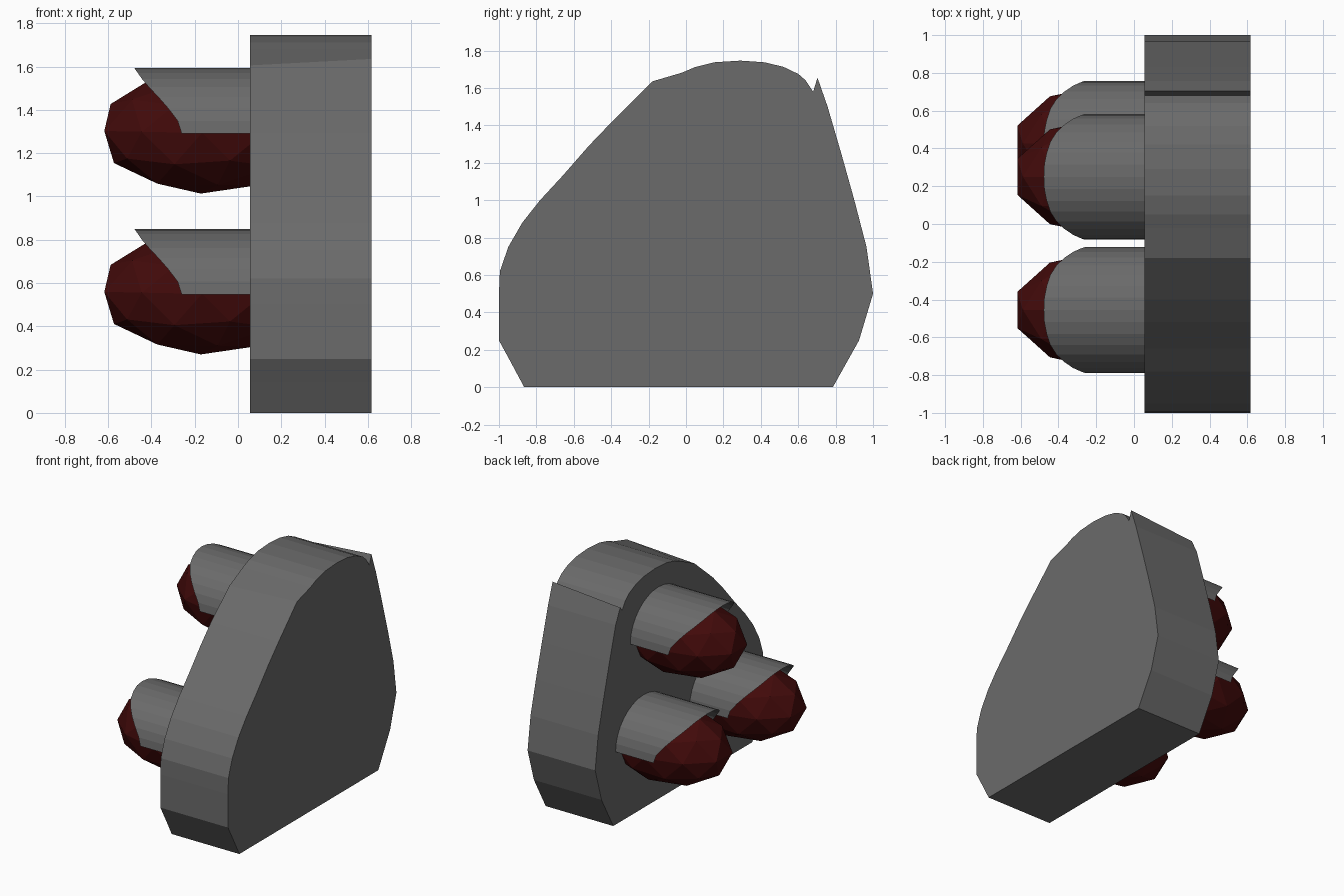
import bpy, bmesh
from math import pi, sin, cos, degrees
from mathutils import Matrix

if "Cube" in bpy.data.objects:
    bpy.data.objects.remove(bpy.data.objects["Cube"])


def make_material(name, colour):
    mat = bpy.data.materials.new(name)
    mat.diffuse_color = (*colour, 1)
    mat.use_nodes = True
    mat.node_tree.nodes["Principled BSDF"].inputs["Base Color"].default_value = mat.diffuse_color
    return mat


red = make_material("dark_red_glass", (0.054, 0.003, 0.003))
grey = make_material("dark_grey_metal", (0.145, 0.145, 0.145))


def make_object(name, bm, material):
    mesh = bpy.data.meshes.new(name)
    bm.to_mesh(mesh)
    bm.free()
    obj = bpy.data.objects.new(name, mesh)
    bpy.context.collection.objects.link(obj)
    mesh.materials.append(material)
    return obj


# Backing slab: (y, z) outline with the small notch at the top, extruded along x
X0, X1 = 0.055, 0.617
outline = [(-0.865, 0), (0.785, 0), (0.925, 0.25), (1.0, 0.5), (0.965, 0.75),
           (0.90, 1.0), (0.83, 1.25), (0.757, 1.5), (0.703, 1.655), (0.68, 1.58),
           (0.64, 1.64), (0.60, 1.675), (0.52, 1.713), (0.42, 1.737), (0.29, 1.746),
           (0.15, 1.737), (0.05, 1.712), (-0.02, 1.682), (-0.18, 1.635),
           (-0.40, 1.415), (-0.52, 1.29), (-0.66, 1.13), (-0.78, 1.0),
           (-0.875, 0.88), (-0.95, 0.75), (-0.995, 0.62), (-1.0, 0.5),
           (-1.0, 0.25), (-0.94, 0.14)]
bm = bmesh.new()
lamp_side = [bm.verts.new((X0, y, z)) for y, z in outline]
face = bm.faces.new(lamp_side)
side = bmesh.ops.extrude_face_region(bm, geom=[face])
new_verts = [v for v in side["geom"] if isinstance(v, bmesh.types.BMVert)]
bmesh.ops.translate(bm, verts=new_verts, vec=(X1 - X0, 0, 0))
# The notch ridge and shoulder slope down towards the lamps
for v in bm.verts:
    if abs(v.co.x - X0) < 0.01:
        if abs(v.co.y - 0.703) < 0.001:
            v.co.z -= 0.045
        elif abs(v.co.y + 0.18) < 0.001:
            v.co.z -= 0.03
bmesh.ops.recalc_face_normals(bm, faces=bm.faces)
make_object("backing_slab", bm, grey)

# Hood rim: forward reach at each angle from the top
RIM = [(0, 1), (16, 0.98), (39, 0.8), (61, 0.41), (77, 0.1), (90.1, 0)]


def rim_reach(angle):
    d = abs(degrees(angle))
    for (a, ra), (b, rb) in zip(RIM, RIM[1:]):
        if d <= b:
            return ra + (rb - ra) * (d - a) / (b - a)
    return 0


def lamp(name, y, z):
    # Faceted egg-shaped lens
    bm = bmesh.new()
    bmesh.ops.create_icosphere(bm, subdivisions=2, radius=1)
    bm.transform(Matrix.Translation((-0.166, y, z + 0.003))
                 @ Matrix.Rotation(0.02, 4, "Y")
                 @ Matrix.Diagonal((0.475, 0.31, 0.28, 1))
                 @ Matrix.Rotation(pi, 4, "Z"))
    make_object(name + "_lens", bm, red)

    # Thin half-round hood whose rim sweeps forward to the top
    bm = bmesh.new()
    n = 16
    rows = []
    for i in range(n + 1):
        a = -pi / 2 + pi * i / n
        yy, zz = y + 0.333 * sin(a), z + 0.303 * cos(a)
        rows.append((bm.verts.new((-0.26 - 0.218 * rim_reach(a), yy, zz)),
                     bm.verts.new((X0 + 0.005, yy, zz))))
    for (a0, a1), (b0, b1) in zip(rows, rows[1:]):
        bm.faces.new((a0, a1, b1, b0))
    bm.normal_update()
    if bm.faces[:][n // 2].normal.z < 0:
        bmesh.ops.reverse_faces(bm, faces=bm.faces[:])
    make_object(name + "_hood", bm, grey)


# One upper lamp and two lower lamps
lamp("upper_lamp", 0.25, 1.29)
lamp("lower_lamp_left", 0.425, 0.547)
lamp("lower_lamp_right", -0.455, 0.547)
